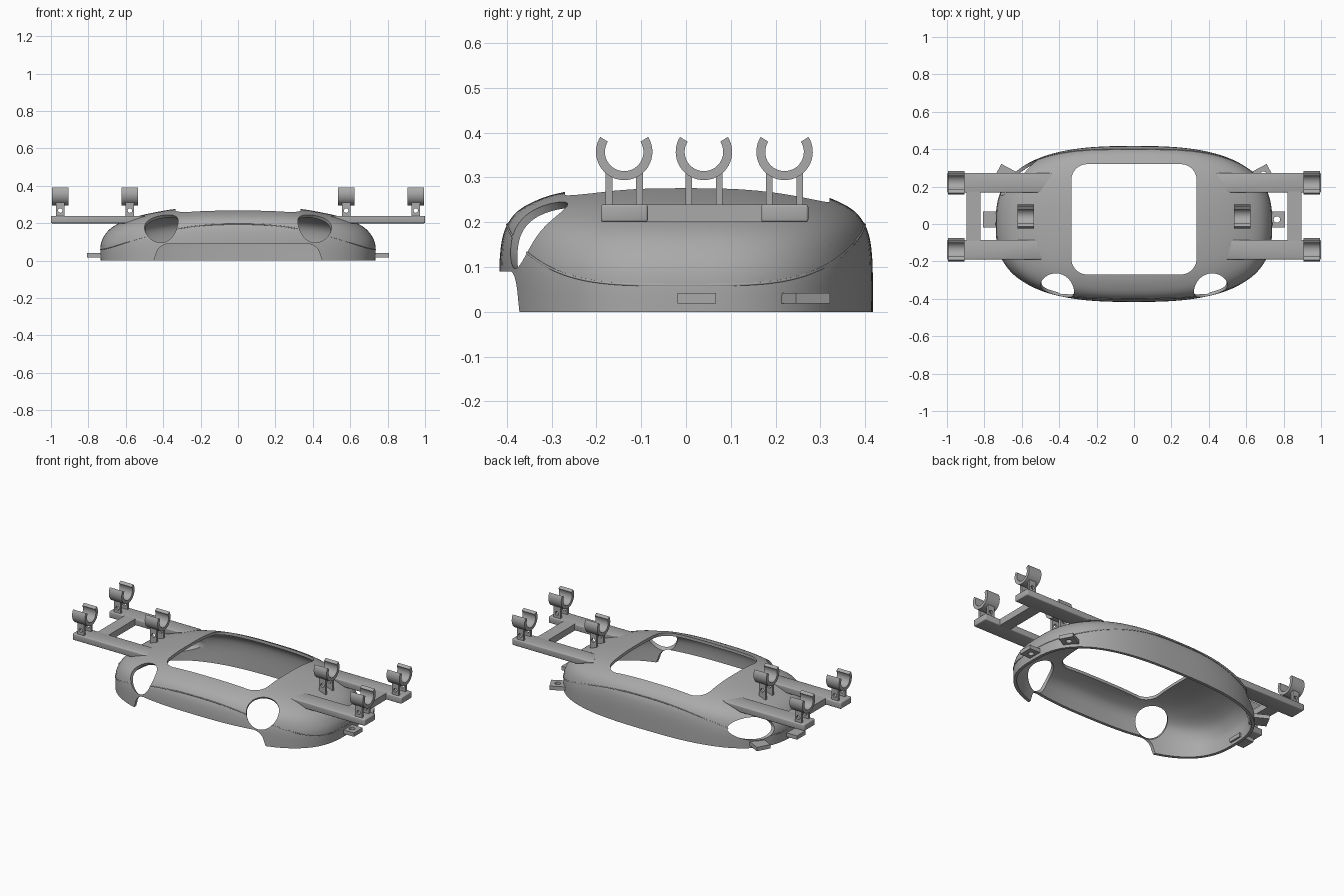
import bpy, bmesh, math
from mathutils import Vector, Matrix

cube = bpy.data.objects.get("Cube")
if cube:
    bpy.data.objects.remove(cube, do_unlink=True)

grey = bpy.data.materials.new("plain_grey")
grey.use_nodes = True
grey.diffuse_color = (0.4, 0.4, 0.4, 1)
grey.node_tree.nodes["Principled BSDF"].inputs["Base Color"].default_value = (0.4, 0.4, 0.4, 1)

HALF_X, HALF_Y = 0.735, 0.417


def finish(name, bm):
    bmesh.ops.recalc_face_normals(bm, faces=bm.faces)
    mesh = bpy.data.meshes.new(name)
    bm.to_mesh(mesh)
    bm.free()
    obj = bpy.data.objects.new(name, mesh)
    mesh.materials.append(grey)
    bpy.context.collection.objects.link(obj)
    return obj


def activate(obj):
    bpy.ops.object.select_all(action='DESELECT')
    obj.select_set(True)
    bpy.context.view_layer.objects.active = obj


def apply_mod(obj, kind, **settings):
    activate(obj)
    mod = obj.modifiers.new(kind, kind)
    for key, value in settings.items():
        setattr(mod, key, value)
    bpy.ops.object.modifier_apply(modifier=mod.name)


def cut(obj, cutter):
    apply_mod(obj, 'BOOLEAN', object=cutter, operation='DIFFERENCE', solver='EXACT')


def smooth(obj, angle=35):
    activate(obj)
    bpy.ops.object.shade_smooth_by_angle(angle=math.radians(angle))


def prism(name, points, depth, matrix):
    """Extrude a flat outline by depth, centred, then place it."""
    bm = bmesh.new()
    face = bm.faces.new([bm.verts.new((x, y, -depth / 2)) for x, y in points])
    new = bmesh.ops.extrude_face_region(bm, geom=[face])["geom"]
    bmesh.ops.translate(bm, vec=(0, 0, depth), verts=[v for v in new if isinstance(v, bmesh.types.BMVert)])
    bm.transform(matrix)
    return finish(name, bm)


def arc(cx, cy, rx, ry, start, end, steps):
    angles = [math.radians(start + (end - start) * i / steps) for i in range(steps + 1)]
    return [(cx + rx * math.cos(a), cy + ry * math.sin(a)) for a in angles]


def ellipse(rx, ry):
    return arc(0, 0, rx, ry, 0, 360, 64)[:-1]


def rounded(x0, x1, y0, y1, r):
    return (arc(x1 - r, y1 - r, r, r, 0, 90, 10) + arc(x0 + r, y1 - r, r, r, 90, 180, 10)
            + arc(x0 + r, y0 + r, r, r, 180, 270, 10) + arc(x1 - r, y0 + r, r, r, 270, 360, 10))


def box_points(w, h):
    return [(-w / 2, -h / 2), (w / 2, -h / 2), (w / 2, h / 2), (-w / 2, h / 2)]


def move(x, y, z):
    return Matrix.Translation((x, y, z))


ALONG_X = Matrix(((0, 0, 1), (1, 0, 0), (0, 1, 0))).to_4x4()   # outline (y, z)
ALONG_Y = Matrix.Rotation(math.pi / 2, 4, 'X')                 # outline (x, z)

# Body profile: width scale, length scale, height
keys = [Vector(k) for k in (
    (1, 1, 0), (1, 1, .08), (.975, .995, .13), (.93, .98, .17), (.865, .95, .2),
    (.78, .9, .225), (.69, .82, .245), (.57, .7, .263), (.44, .5, .277), (.2, .25, .285))]
profile = []
for i in range(len(keys) - 1):
    a, b = keys[max(i - 1, 0)], keys[i]
    c, d = keys[i + 1], keys[min(i + 2, len(keys) - 1)]
    for t in (0, .25, .5, .75):
        profile.append(b + (c - a) * (t / 2) + (2 * a - 5 * b + 4 * c - d) * (t * t / 2)
                       + (3 * b - a - 3 * c + d) * (t ** 3 / 2))
profile.append(keys[-1])


def outline(angle):
    c, s = math.cos(angle), math.sin(angle)
    p = 2 / 2.7
    return (HALF_X * math.copysign(abs(c) ** p, c), HALF_Y * math.copysign(abs(s) ** p, s))


# Hollow body shell
SIDES = 128
rim = [outline(2 * math.pi * i / SIDES) for i in range(SIDES)]
bm = bmesh.new()
rings = [[bm.verts.new((x * k.x, y * k.y, k.z)) for x, y in rim] for k in profile]
for low, high in zip(rings, rings[1:]):
    for i in range(SIDES):
        j = (i + 1) % SIDES
        bm.faces.new((low[i], low[j], high[j], high[i]))
bm.faces.new(rings[-1])
body = finish("body_shell", bm)
if body.data.polygons[-1].normal.z < 0:
    body.data.flip_normals()
apply_mod(body, 'SOLIDIFY', thickness=0.018, offset=-1)

# Raised seam line wrapping the body
curve = bpy.data.curves.new("body_seam", 'CURVE')
curve.dimensions = '3D'
curve.bevel_depth = 0.003
curve.bevel_resolution = 1
spline = curve.splines.new('POLY')
spline.points.add(SIDES - 1)
spline.use_cyclic_u = True
for point, (x, y) in zip(spline.points, rim):
    z = .06 + .135 * abs(y / HALF_Y) ** 4
    low, high = next((a, b) for a, b in zip(profile, profile[1:]) if b.z >= z)
    k = low.lerp(high, (z - low.z) / (high.z - low.z))
    point.co = (x * k.x, y * k.y, z, 1)
seam = bpy.data.objects.new("body_seam", curve)
bpy.context.collection.objects.link(seam)
activate(seam)
bpy.ops.object.convert(target='MESH')
seam = bpy.context.object
seam.data.materials.clear()
seam.data.materials.append(grey)

# Openings: roof window, front arch, angled front holes, side holes
cutters = [
    prism("roof_cutter", rounded(-.335, .335, -.27, .32, .085), .4, move(0, 0, .35)),
    prism("arch_cutter", [(-.45, -.05), (.45, -.05), (.45, 0)] + arc(.37, .02, .07, .07, 10, 90, 10)
          + arc(-.37, .02, .07, .07, 90, 170, 10) + [(-.45, 0)], .3, move(0, -.4, 0) @ ALONG_Y)]
for s in (-1, 1):
    tilt = Vector((s * .3, -.65, .7)).to_track_quat('Z', 'Y').to_matrix().to_4x4()
    cutters.append(prism("front_hole_cutter", ellipse(.093, .093), .24, move(s * .41, -.345, .192) @ tilt))
    cutters.append(prism("side_hole_cutter", ellipse(.095, .063), .5, move(s * .66, .247, .11) @ ALONG_X))
for cutter in cutters:
    cut(body, cutter)
    if "roof" not in cutter.name:
        cut(seam, cutter)
for cutter in cutters:
    bpy.data.objects.remove(cutter, do_unlink=True)
smooth(body)
smooth(seam, 60)


def tab(name, matrix):
    """Flat mounting tab with a screw hole."""
    obj = prism(name, box_points(.1, .085), .024, matrix)
    hole = prism("tab_cutter", ellipse(.017, .017), .1, matrix @ move(.008, 0, 0))
    cut(obj, hole)
    bpy.data.objects.remove(hole, do_unlink=True)
    smooth(obj)


def clip(name, x, y, base):
    """Open ring clip on two drilled posts."""
    ring = arc(0, 0, .063, .063, 148, 392, 36) + arc(0, 0, .043, .043, 392, 148, 36)
    smooth(prism(name + "_ring", ring, .088, move(x, y, .357) @ ALONG_X))
    top = .313
    for offset in (-.034, .034):
        place = move(x, y + offset, (base + top) / 2) @ ALONG_X
        post = prism(name + "_post", box_points(.015, top - base), .045, place)
        hole = prism("post_cutter", ellipse(.012, .012), .05, move(x, y + offset, .268) @ ALONG_Y)
        cut(post, hole)
        bpy.data.objects.remove(hole, do_unlink=True)
        smooth(post)


for s, side in ((1, "left"), (-1, "right")):
    # Side racks: two arms blending into the body and a cross bar
    for end, y_in, y_out in (("rear", .168, .273), ("front", -.085, -.19)):
        bm = bmesh.new()
        ends = []
        for y, top_x, low_x in ((y_in, .5, .61), (y_out, .43, .56)):
            ends.append([bm.verts.new((s * x, y, z)) for x, z in
                         ((top_x, .24), (1, .24), (1, .2), (low_x, .2))])
        bm.faces.new(ends[0])
        bm.faces.new(ends[1])
        for i in range(4):
            j = (i + 1) % 4
            bm.faces.new((ends[0][i], ends[0][j], ends[1][j], ends[1][i]))
        arm = finish(f"{side}_{end}_arm", bm)
        apply_mod(arm, 'BEVEL', width=.006, segments=3)
        smooth(arm)
        clip(f"{side}_{end}_clip", s * .95, -.138 if end == "front" else .22, .238)
    prism(f"{side}_cross_bar", box_points(.075, .27), .04, move(s * .858, .04, .22))
    clip(f"{side}_inner_clip", s * .578, .04, .212)

    # Mounting tabs low on the body
    flip = Matrix.Identity(4) if s > 0 else Matrix.Rotation(math.pi, 4, 'Z')
    tab(f"{side}_side_tab", move(s * .756, .024, .03) @ flip)
    turn = Matrix.Rotation(math.radians(28 if s > 0 else 152), 4, 'Z')
    tab(f"{side}_rear_tab", move(s * .685, .26, .03) @ turn)
